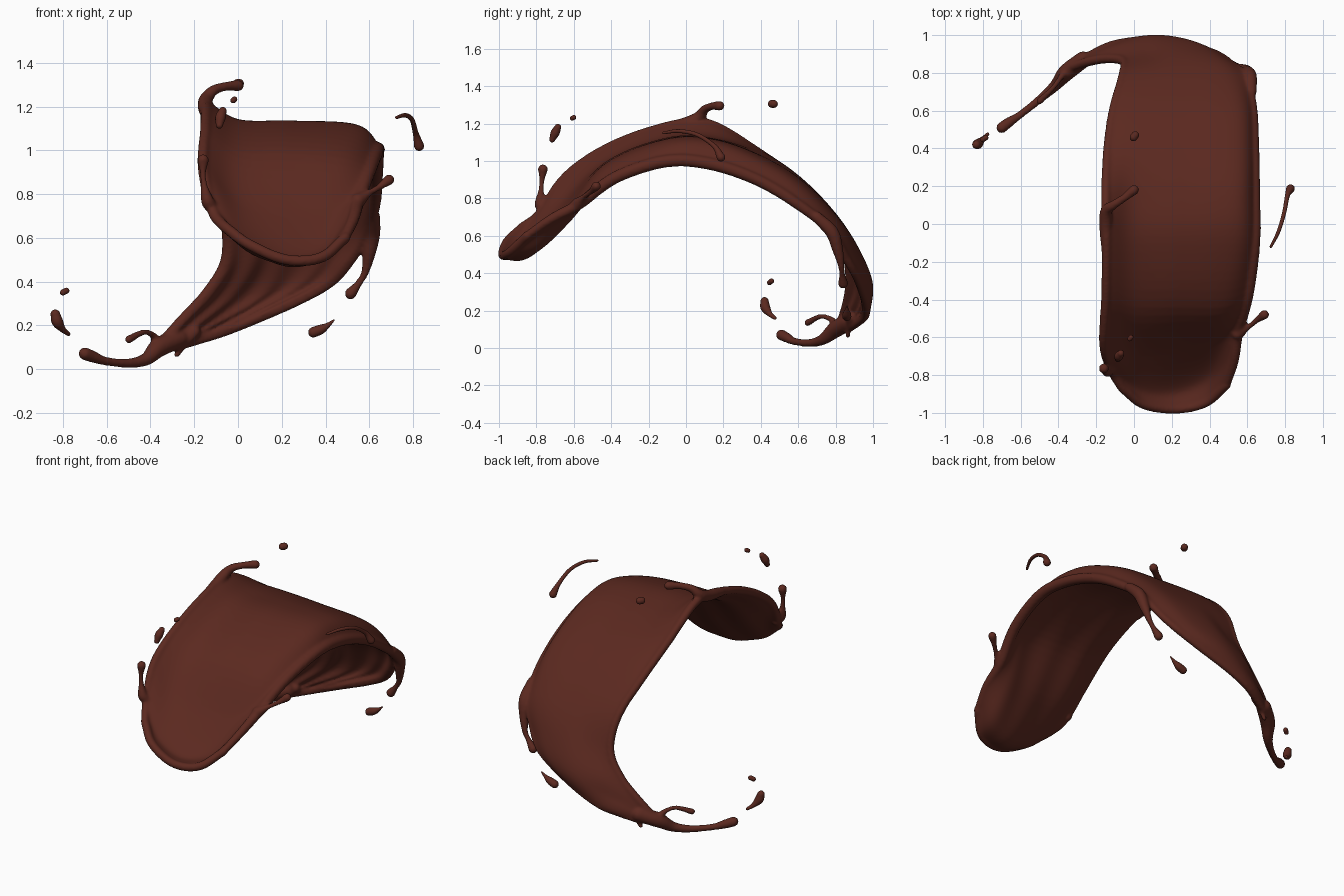
import bpy, bmesh, math
from mathutils import Vector

choc = bpy.data.materials.new("chocolate")
choc.diffuse_color = (0.105, 0.022, 0.014, 1)


def spline(pts, n):
    """Catmull-Rom through points of any dimension, n steps per span."""
    p = [Vector(q) for q in pts]
    p = [2 * p[0] - p[1]] + p + [2 * p[-1] - p[-2]]
    out = []
    for k in range(1, len(p) - 2):
        a, b, c, d = p[k - 1:k + 3]
        for s in range(n):
            t = s / n
            out.append(0.5 * (2 * b + (c - a) * t + (2 * a - 5 * b + 4 * c - d) * t * t
                              + (3 * b - a - 3 * c + d) * t ** 3))
    return out + [p[-2]]


def tube(bm, pts, n=8, sides=14):
    """Round strand through (x, y, z, radius) points with domed ends."""
    path = spline(pts, n)
    c = [Vector(q[:3]) for q in path]
    r = [max(q[3], 0.004) for q in path]
    t0, t1 = (c[0] - c[1]).normalized(), (c[-1] - c[-2]).normalized()
    dome = [(math.sin(a), math.cos(a)) for a in (0.35, 0.7, 1.05, 1.4)]
    head = [(c[0] + t0 * r[0] * s, r[0] * k) for s, k in reversed(dome)]
    tail = [(c[-1] + t1 * r[-1] * s, r[-1] * k) for s, k in dome]
    rings = head + list(zip(c, r)) + tail
    u = t0.orthogonal().normalized()
    loops = []
    for i, (p, rad) in enumerate(rings):
        d = (rings[min(i + 1, len(rings) - 1)][0] - rings[max(i - 1, 0)][0]).normalized()
        u = (u - d * u.dot(d)).normalized()
        v = d.cross(u)
        loops.append([bm.verts.new(p + (u * math.cos(a) + v * math.sin(a)) * rad)
                      for a in (2 * math.pi * k / sides for k in range(sides))])
    for a, b in zip(loops, loops[1:]):
        for k in range(sides):
            m = (k + 1) % sides
            bm.faces.new((a[k], a[m], b[m], b[k]))
    bm.faces.new(loops[0][::-1])
    bm.faces.new(loops[-1])


def finish(bm, name):
    bmesh.ops.recalc_face_normals(bm, faces=bm.faces)
    me = bpy.data.meshes.new(name)
    bm.to_mesh(me)
    bm.free()
    me.materials.append(choc)
    me.polygons.foreach_set("use_smooth", [True] * len(me.polygons))
    ob = bpy.data.objects.new(name, me)
    bpy.context.collection.objects.link(ob)
    return ob


# Sheet guide lines running from the front lip over the crest to the tail
left = [(-.06, -.87, .65), (-.115, -.78, .72), (-.16, -.64, .92), (-.15, -.4, 1.08), (-.145, -.1, 1.185),
        (-.15, .12, 1.2), (-.14, .38, 1.05), (-.11, .6, .89), (-.06, .78, .7), (-.055, .86, .5),
        (-.14, .875, .35), (-.24, .86, .24), (-.33, .83, .14)]
midl = [(.05, -.955, .57), (.03, -.86, .58), (0, -.68, .74), (0, -.43, .98), (0, -.1, 1.11),
        (0, .15, 1.11), (0, .4, 1.03), (0, .6, .9), (.07, .79, .7), (.06, .89, .5),
        (-.04, .94, .34), (-.19, .9, .21), (-.31, .85, .125)]
mid = [(.22, -.98, .5), (.22, -.86, .505), (.22, -.67, .685), (.23, -.43, .97), (.25, -.1, 1.105),
       (.25, .15, 1.1), (.25, .4, 1.015), (.25, .61, .885), (.25, .8, .69), (.2, .92, .5),
       (.1, .98, .33), (-.13, .94, .2), (-.3, .86, .12)]
midr = [(.38, -.945, .51), (.4, -.8, .54), (.42, -.63, .7), (.47, -.43, .95), (.53, -.1, 1.085),
        (.54, .15, 1.085), (.54, .4, .99), (.53, .61, .86), (.47, .8, .67), (.39, .9, .5),
        (.23, .97, .335), (-.08, .96, .185), (-.28, .87, .115)]
right = [(.49, -.85, .6), (.53, -.72, .69), (.55, -.57, .77), (.6, -.38, .91), (.635, -.1, 1.0),
         (.635, .15, .98), (.632, .4, .89), (.625, .61, .76), (.59, .77, .63), (.51, .85, .49),
         (.37, .92, .36), (-.01, .965, .19), (-.26, .88, .11)]

lines = [spline(g, 7) for g in (left, midl, mid, midr, right)]
rows = [spline(sec, 12) for sec in zip(*lines)]
R, C = len(rows), len(rows[0])

# Sheet with thickness and shallow lengthwise ripples towards the tail
bm = bmesh.new()
top, bot = [], []
for i in range(R):
    a, b = [], []
    for j in range(C):
        du = rows[i][min(j + 1, C - 1)] - rows[i][max(j - 1, 0)]
        dv = rows[min(i + 1, R - 1)][j] - rows[max(i - 1, 0)][j]
        n = du.cross(dv).normalized()
        p = rows[i][j]
        rip = (0.002 + 0.006 * i / R) * math.sin(j / (C - 1) * 26 + i * 0.02)
        a.append(bm.verts.new(p + n * 0.019))
        b.append(bm.verts.new(p - n * (0.021 + rip)))
    top.append(a)
    bot.append(b)
for i in range(R - 1):
    for j in range(C - 1):
        for g in (top, bot):
            bm.faces.new((g[i][j], g[i][j + 1], g[i + 1][j + 1], g[i + 1][j]))
edge = [(0, j) for j in range(C)] + [(i, C - 1) for i in range(1, R)] \
    + [(R - 1, j) for j in range(C - 2, -1, -1)] + [(i, 0) for i in range(R - 2, 0, -1)]
for (i, j), (k, m) in zip(edge, edge[1:] + edge[:1]):
    bm.faces.new((top[i][j], top[k][m], bot[k][m], bot[i][j]))

# Rounded rim along left edge and lip, fatter rolled rim over the right edge
rim = lines[0][::-1] + rows[0][1:]
tube(bm, [(*p, 0.025) for p in rim[::3]], 3)
tube(bm, [(*p, 0.022 + 0.012 * math.sin(math.pi * min(1, i / 60))) for i, p in enumerate(lines[4])][::3], 3)

# Strands growing out of the sheet
strands = [
    # long tail and its side branches
    [(-.27, .87, .14, .045), (-.36, .8, .1, .045), (-.42, .73, .045, .03), (-.5, .66, .027, .022),
     (-.6, .58, .035, .02), (-.66, .54, .055, .027), (-.7, .51, .07, .03)],
    [(-.36, .81, .1, .03), (-.385, .78, .15, .017), (-.43, .72, .168, .014), (-.5, .65, .135, .019)],
    [(-.2, .88, .17, .03), (-.25, .87, .1, .012), (-.28, .865, .065, .014)],
    # right drip
    [(.62, .7, .7, .03), (.615, .78, .62, .036), (.6, .81, .53, .03), (.58, .83, .44, .018),
     (.55, .835, .39, .017), (.515, .84, .345, .028)],
    # crest spike with a broad root
    [(-.147, -.15, 1.165, .025), (-.15, .0, 1.2, .035), (-.145, .07, 1.235, .032), (-.11, .1, 1.275, .024),
     (-.05, .14, 1.293, .021), (.0, .18, 1.295, .027)],
    # lip spikes, left and right
    [(-.12, -.76, .74, .03), (-.14, -.78, .77, .03), (-.155, -.775, .84, .016), (-.16, -.77, .9, .015), (-.16, -.765, .955, .028)],
    [(.55, -.58, .77, .035), (.6, -.55, .805, .016), (.65, -.51, .835, .016), (.69, -.48, .865, .026)]]
for s in strands:
    tube(bm, s)
sheet = finish(bm, "splash_sheet")
m = sheet.modifiers.new("fuse", 'REMESH')
m.mode, m.voxel_size, m.use_smooth_shade = 'VOXEL', 0.0085, True
m = sheet.modifiers.new("soften", 'SMOOTH')
m.factor, m.iterations = 0.5, 6

# Free droplets
drops = {
    "left_teardrop": [(-.835, .42, .25, .022), (-.825, .425, .215, .026), (-.8, .45, .18, .014), (-.775, .475, .16, .009)],
    "left_bead": [(-.8, .447, .35, .014), (-.785, .457, .358, .014)],
    "right_string": [(.725, -.12, 1.15, .007), (.765, -.04, 1.16, .01), (.795, .06, 1.14, .011),
                     (.812, .15, 1.08, .013), (.828, .187, 1.02, .023)],
    "low_right_teardrop": [(.345, .86, .168, .024), (.38, .86, .182, .022), (.41, .86, .2, .012), (.438, .86, .223, .004)],
    "high_bead": [(-.002, .459, 1.305, .021), (.006, .47, 1.305, .021)],
    "front_bead": [(-.022, -.608, 1.228, .013), (-.016, -.6, 1.233, .013)],
    "front_teardrop": [(-.085, -.715, 1.115, .016), (-.08, -.7, 1.15, .024), (-.07, -.685, 1.18, .018)]}
for name, pts in drops.items():
    bm = bmesh.new()
    tube(bm, pts)
    finish(bm, name)
